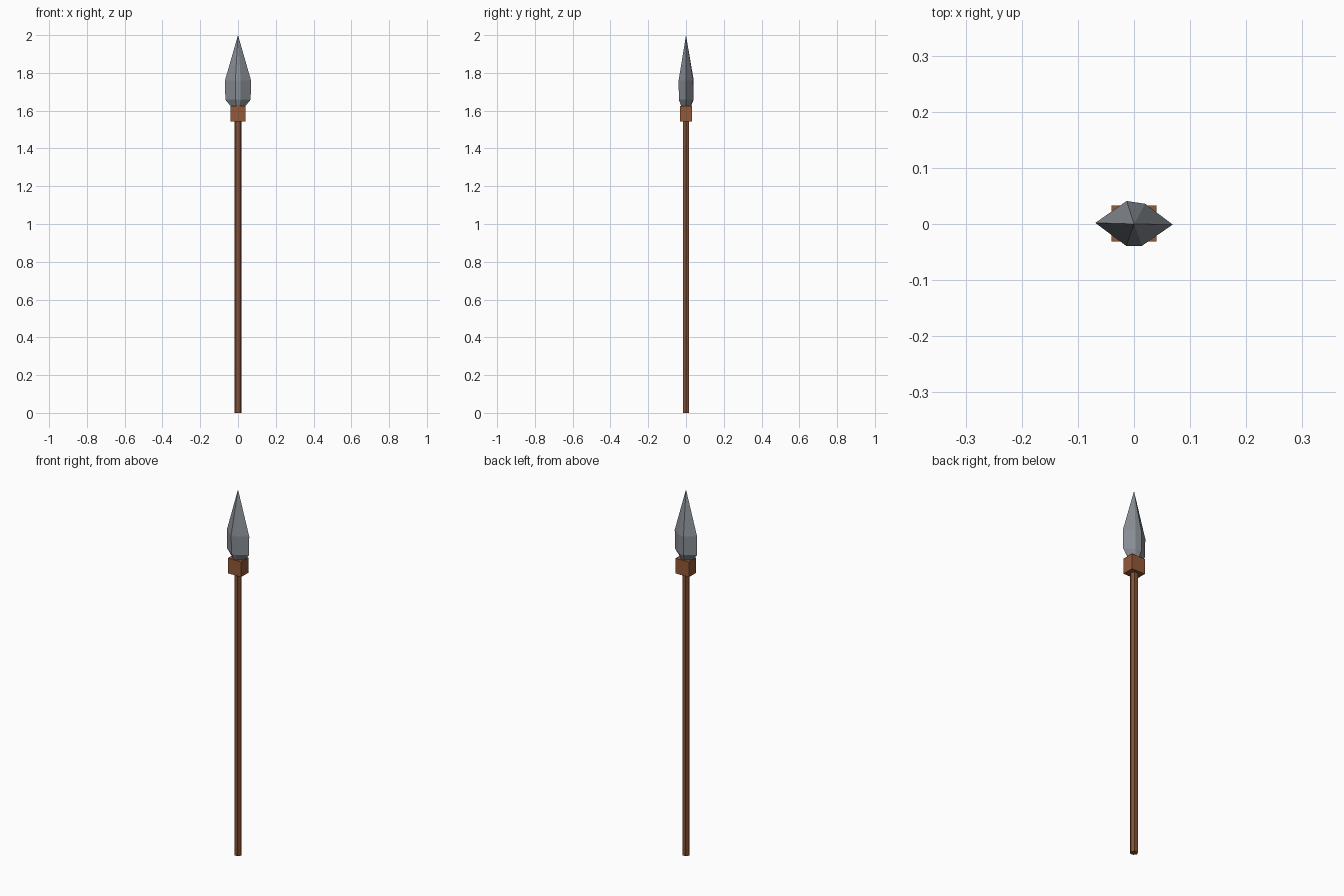
import bpy, bmesh, math

if "Cube" in bpy.data.objects:
    bpy.data.objects.remove(bpy.data.objects["Cube"])


def material(name, rgb):
    m = bpy.data.materials.new(name)
    m.diffuse_color = (*rgb, 1)
    m.use_nodes = True
    m.node_tree.nodes["Principled BSDF"].inputs["Base Color"].default_value = m.diffuse_color
    return m


wood = material("brown wood", (0.25, 0.085, 0.035))
leather = material("tan binding", (0.29, 0.10, 0.04))
stone = material("grey stone", (0.25, 0.27, 0.30))


def loft(name, rings, mat, tip=None):
    """Skin a stack of equal-sized rings, closing the top with a cap or a point."""
    bm = bmesh.new()
    loops = [[bm.verts.new(p) for p in ring] for ring in rings]
    n = len(loops[0])
    for a, b in zip(loops, loops[1:]):
        for i in range(n):
            j = (i + 1) % n
            bm.faces.new((a[i], a[j], b[j], b[i]))
    bm.faces.new(loops[0][::-1])
    if tip:
        t = bm.verts.new(tip)
        for i in range(n):
            bm.faces.new((loops[-1][i], loops[-1][(i + 1) % n], t))
    else:
        bm.faces.new(loops[-1])
    bmesh.ops.recalc_face_normals(bm, faces=bm.faces)
    me = bpy.data.meshes.new(name)
    bm.to_mesh(me)
    bm.free()
    me.materials.append(mat)
    ob = bpy.data.objects.new(name, me)
    bpy.context.collection.objects.link(ob)
    return ob


def ring(profile, z, sx=1, sy=1):
    return [(x * sx, y * sy, z) for x, y in profile]


# Six-sided wooden shaft
hexagon = [(math.cos(i * math.pi / 3), math.sin(i * math.pi / 3)) for i in range(6)]
loft("shaft", [ring(hexagon, z, 0.0195, 0.0195) for z in (0, 1.6)], wood)

# Square binding below the head
square = [(-0.04, -0.031), (0.04, -0.031), (0.04, 0.033), (-0.04, 0.033)]
loft("binding", [ring(square, z) for z in (1.542, 1.625)], leather)

# Chipped stone spearhead: flared base, straight body, long point
blade = [(0.069, -0.001), (0.02, 0.036), (-0.013, 0.041),
         (-0.069, 0.002), (-0.014, -0.039), (0.014, -0.039)]
loft("spearhead", [ring(blade, 1.615, 0.45, 0.58), ring(blade, 1.658, 0.97, 0.97),
                   ring(blade, 1.76)], stone, tip=(0, 0, 2.0))
